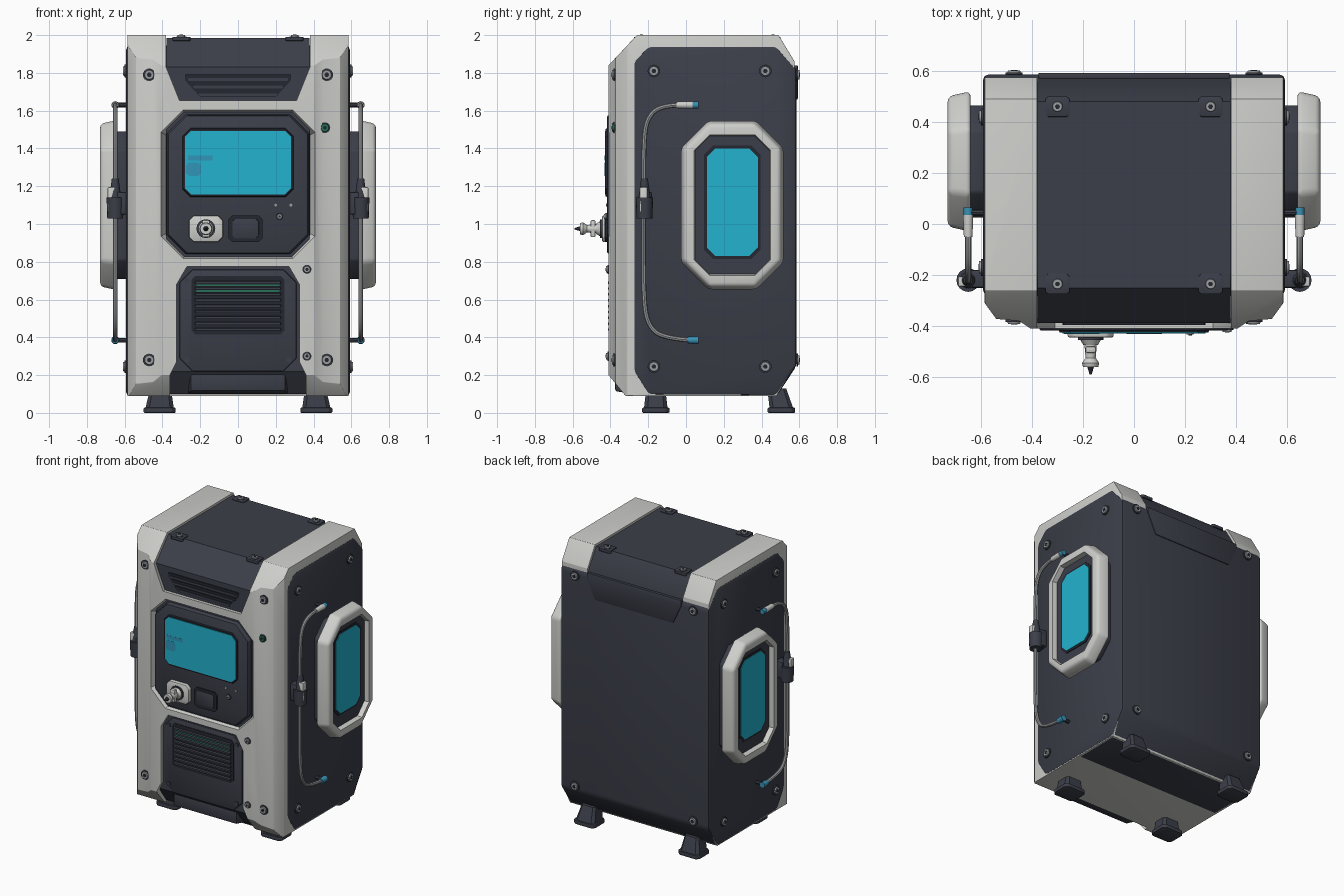
import bpy, bmesh, math
from mathutils import Vector

cube = bpy.data.objects.get("Cube")
if cube:
    bpy.data.objects.remove(cube)


def material(name, *rgb):
    m = bpy.data.materials.new(name)
    m.use_nodes = True
    m.diffuse_color = (*rgb, 1)
    m.node_tree.nodes["Principled BSDF"].inputs["Base Color"].default_value = (*rgb, 1)
    return m


white = material("warm_white", .62, .62, .60)
dark = material("dark_slate", .045, .049, .067)
black = material("deep_slate", .018, .02, .03)
cyan = material("screen_cyan", .016, .45, .62)
deep_cyan = material("streak_blue", .03, .3, .48)
grey = material("metal_grey", .33, .34, .35)
blue = material("plug_blue", .04, .28, .45)
green = material("dim_green", .02, .17, .1)
parts = []


def apply(ob, kind, **props):
    mod = ob.modifiers.new(kind, kind)
    for key, value in props.items():
        setattr(mod, key, value)
    bpy.context.view_layer.objects.active = ob
    bpy.ops.object.modifier_apply(modifier=mod.name)


def bevel(ob, width, segments=2):
    apply(ob, 'BEVEL', width=width, segments=segments, limit_method='ANGLE', angle_limit=.5)


def place(axis, u, v, t):
    return {'x': (t, u, v), 'y': (u, t, v), 'z': (u, v, t)}[axis]


def prism(name, axis, start, end, mat, pts, end_pts=None, round_by=0, segments=2):
    """Solid between two matching outlines set at two depths on an axis."""
    bm = bmesh.new()
    a = [bm.verts.new(place(axis, u, v, start)) for u, v in pts]
    b = [bm.verts.new(place(axis, u, v, end)) for u, v in end_pts or pts]
    bm.faces.new(a)
    bm.faces.new(b)
    for i in range(len(a)):
        j = (i + 1) % len(a)
        bm.faces.new((a[i], a[j], b[j], b[i]))
    bmesh.ops.recalc_face_normals(bm, faces=bm.faces)
    mesh = bpy.data.meshes.new(name)
    bm.to_mesh(mesh)
    bm.free()
    mesh.materials.append(mat)
    ob = bpy.data.objects.new(name, mesh)
    bpy.context.collection.objects.link(ob)
    parts.append(ob)
    if round_by:
        bevel(ob, round_by, segments)
    return ob


def octagon(u, v, w, h, c):
    w, h = w / 2, h / 2
    return [(u + a, v + b) for a, b in ((-w, c - h), (c - w, -h), (w - c, -h), (w, c - h),
                                        (w, h - c), (w - c, h), (c - w, h), (-w, h - c))]


def rect(u, v, w, h):
    return [(u - w / 2, v - h / 2), (u + w / 2, v - h / 2),
            (u + w / 2, v + h / 2), (u - w / 2, v + h / 2)]


def circle(u, v, r, n=16):
    return [(u + r * math.cos(math.tau * i / n), v + r * math.sin(math.tau * i / n))
            for i in range(n)]


def disc(name, axis, start, end, u, v, r, mat, r2=None, n=16):
    return prism(name, axis, start, end, mat, circle(u, v, r, n), circle(u, v, r2 or r, n))


def boolean(ob, other, operation='DIFFERENCE'):
    apply(ob, 'BOOLEAN', object=other, operation=operation, solver='EXACT')
    parts.remove(other)
    bpy.data.objects.remove(other)


def screw(name, axis, base, out, u, v, r=.028, mat=grey):
    disc(name + "_washer", axis, base, base + out * .008, u, v, r * 1.2, dark)
    disc(name, axis, base, base + out * .016, u, v, r, mat, r * .85)
    disc(name + "_socket", axis, base, base + out * .018, u, v, r * .45, black, n=6)


def mirrored(half):
    return half + [(-x, z) for x, z in reversed(half)]


# White outer shell, shaped by its side and plan outlines, then opened at the front
side = [(-.41, .2), (-.32, .09), (.48, .09), (.575, .25), (.575, 1.86), (.49, 2), (-.26, 2), (-.41, 1.84)]
plan = mirrored([(-.585, .7), (-.585, -.31), (-.54, -.372), (-.45, -.38), (-.405, -.41)])
shell = prism("white_shell", 'x', -.585, .585, white, side)
boolean(shell, prism("plan_cutter", 'z', -.1, 2.2, white, plan), 'INTERSECT')
bevel(shell, .03, 3)
top_gap = mirrored([(-.38, 2.2), (-.38, 1.83), (-.31, 1.655)])
boolean(shell, prism("top_cutter", 'y', -.6, .8, white, top_gap))
boolean(shell, prism("middle_cutter", 'y', -.43, -.3, white,
                     octagon(0, 1.21, .83, .8, .12), octagon(0, 1.21, .73, .7, .1)))
low_gap = mirrored([(-.36, 0), (-.36, .2), (-.325, .27), (-.325, .68), (-.27, .775)])
boolean(shell, prism("lower_cutter", 'y', -.6, -.29, white, low_gap))

# Dark cabinet body and the central spine seen through the openings
body = [(-.28, .22), (-.2, .092), (.48, .088), (.586, .25), (.586, 1.82), (.48, 1.945), (-.2, 1.945), (-.28, 1.86)]
prism("cabinet_body", 'x', -.592, .592, dark, body, round_by=.022)
spine = [(-.388, .22), (-.3, .1), (.4, .1), (.57, .3), (.57, 1.84), (.48, 1.985), (-.25, 1.985), (-.388, 1.83)]
prism("central_spine", 'x', -.379, .379, dark, spine)
flap = mirrored([(-.375, 1.84), (-.375, 1.8), (-.31, 1.66)])
prism("back_flap", 'y', .57, .592, dark, flap, round_by=.004)

# Control panel with screen
prism("control_panel", 'y', -.3, -.418, dark, octagon(0, 1.21, .78, .77, .1),
      octagon(0, 1.21, .74, .73, .1), round_by=.008)
prism("screen_frame", 'y', -.4, -.426, black, octagon(0, 1.325, .61, .385, .05),
      octagon(0, 1.325, .58, .355, .04))
prism("screen", 'y', -.41, -.43, cyan, octagon(0, 1.325, .56, .335, .03))
prism("screen_streak_upper", 'y', -.425, -.431, deep_cyan, rect(-.2, 1.35, .13, .025))
prism("screen_streak_lower", 'y', -.425, -.431, deep_cyan, octagon(-.235, 1.29, .08, .07, .015))

# Push knob on its plate, and the square key beside it
prism("knob_plate", 'y', -.41, -.445, white, octagon(-.17, .975, .18, .14, .025), round_by=.008)
knob = ((-.44, .05, -.455, .05, dark), (-.455, .04, -.475, .028, white),
        (-.475, .024, -.525, .02, white), (-.525, .02, -.545, .034, white),
        (-.545, .034, -.56, .03, white), (-.56, .013, -.59, .004, black))
for i, (y0, r0, y1, r1, mat) in enumerate(knob):
    disc(f"knob_section_{i + 1}", 'y', y0, y1, -.17, .975, r0, mat, r1)
prism("knob_side_tab", 'y', -.48, -.505, white, rect(-.17, .975, .04, .09), round_by=.006)
prism("key_frame", 'y', -.41, -.428, black, octagon(.04, .975, .18, .14, .02))
prism("key", 'y', -.41, -.432, dark, octagon(.04, .975, .14, .105, .015), round_by=.004)
screw("panel_stud", 'y', -.418, -1, .22, 1.04, .016)
for x in (.2, .28):
    disc("panel_dot", 'y', -.41, -.424, x, 1.1, .008, grey, n=8)

# Upper and lower vents
for i in range(6):
    z = 1.685 + i * .02
    w = .42 + .028 * i
    prism("upper_vent_slat", 'y', -.38, -.396, black if i % 2 else dark,
          octagon(0, z, w, .014, .005))
prism("upper_vent_recess", 'y', -.38, -.391, black, mirrored([(-.28, 1.79), (-.28, 1.76), (-.2, 1.672)]))
prism("lower_panel", 'y', -.37, -.398, dark, octagon(0, .49, .62, .54, .07), round_by=.008)
prism("lower_vent_recess", 'y', -.39, -.402, black, octagon(0, .57, .49, .31, .02))
for i in range(9):
    z = .445 + i * .031
    prism("lower_vent_slat", 'y', -.39, -.414, dark, rect(0, z, .46, .018),
          rect(0, z - .004, .45, .012))
for z in (.645, .676):
    prism("green_vent_strip", 'y', -.39, -.406, green, rect(0, z, .44, .009))
prism("toe_panel", 'y', -.28, -.375, dark, rect(0, .16, .54, .12), rect(0, .165, .5, .1), round_by=.01)
for x in (-.27, .27):
    for z in (.28, .7):
        disc("lower_panel_rivet", 'y', -.39, -.405, x, z, .015, dark, n=8)

# Side parts, the same on both sides
for s, label in ((1, "left"), (-1, "right")):
    n = label + "_"
    prism(n + "pod_mount", 'x', s * .58, s * .655, dark, octagon(.245, 1.1, .44, .78, .1), round_by=.01)
    ring = prism(n + "pod_ring", 'x', s * .64, s * .73, white,
                 octagon(.245, 1.1, .55, .9, .145), octagon(.245, 1.1, .51, .86, .135),
                 round_by=.02, segments=3)
    boolean(ring, prism("ring_cutter", 'x', s * .6, s * .75, white,
                        octagon(.245, 1.1, .36, .7, .06), octagon(.245, 1.1, .41, .75, .085)))
    prism(n + "window_frame", 'x', s * .62, s * .695, dark, octagon(.245, 1.1, .4, .74, .07))
    prism(n + "window_lip", 'x', s * .65, s * .7, black, octagon(.245, 1.115, .3, .6, .05))
    prism(n + "window", 'x', s * .65, s * .704, cyan, octagon(.245, 1.115, .27, .57, .045))

    # Hanging cable with plugs and clip
    curve = bpy.data.curves.new(n + "cable", 'CURVE')
    curve.dimensions = '3D'
    curve.bevel_depth = .013
    curve.bevel_resolution = 2
    curve.resolution_u = 6
    path = [(-.02, 1.63), (-.13, 1.63), (-.21, 1.56), (-.225, 1.4), (-.225, 1),
            (-.225, .6), (-.2, .46), (-.12, .395), (.03, .385)]
    spline = curve.splines.new('NURBS')
    spline.points.add(len(path) - 1)
    for point, (y, z) in zip(spline.points, path):
        point.co = (s * .65, y, z, 1)
    spline.use_endpoint_u = True
    spline.order_u = 3
    curve.materials.append(grey)
    cable = bpy.data.objects.new(n + "cable", curve)
    bpy.context.collection.objects.link(cable)
    bpy.ops.object.select_all(action='DESELECT')
    cable.select_set(True)
    bpy.context.view_layer.objects.active = cable
    bpy.ops.object.convert(target='MESH')
    parts.append(bpy.context.object)
    disc(n + "upper_plug", 'y', -.05, .035, s * .65, 1.63, .017, white, .02)
    disc(n + "upper_plug_tip", 'y', .035, .065, s * .65, 1.63, .018, blue)
    disc(n + "lower_plug", 'y', .01, .065, s * .65, .385, .018, blue, .021)
    disc(n + "upper_socket", 'x', s * .58, s * .65, .045, 1.63, .012, dark, n=8)
    disc(n + "lower_socket", 'x', s * .58, s * .65, .045, .385, .012, dark, n=8)
    disc(n + "clip_body", 'z', 1.03, 1.14, s * .65, -.22, .042, dark, .046)
    disc(n + "clip_cap", 'z', 1.14, 1.24, s * .65, -.22, .032, dark, .018)
    prism(n + "clip_latch", 'x', s * .65, s * .69, white, rect(-.225, 1.13, .04, .13), round_by=.006)
    prism(n + "clip_mount", 'x', s * .58, s * .64, dark, rect(-.215, 1.11, .07, .12), round_by=.008)

    # Corner screws, top pads and feet
    for y in (-.17, .42):
        for z in (.245, 1.81):
            screw(n + "side_screw", 'x', s * .592, s, y, z)
    for z in (.28, 1.79):
        screw(n + "front_screw", 'y', -.376, -1, s * .47, z)
        screw(n + "back_screw", 'y', .586, 1, s * .47, z)
    for y in (-.235, .46):
        prism(n + "top_pad", 'z', 1.97, 1.991, dark, octagon(s * .3, y, .095, .08, .01), round_by=.003)
        screw(n + "top_screw", 'z', 1.985, 1, s * .3, y, .022)
    for y, lean in ((-.16, 0), (.505, -.025)):
        prism(n + "foot_pad", 'z', 0, .028, dark, octagon(s * .415, y, .17, .145, .02), round_by=.006)
        prism(n + "foot_leg", 'z', .025, .13, dark, octagon(s * .415, y, .15, .125, .02),
              octagon(s * .41, y + lean, .11, .1, .015))

# Extra studs on the front rail
for z in (.3, .76):
    screw("rail_stud", 'y', -.408, -1, .365, z, .02)
screw("status_light", 'y', -.376, -1, .46, 1.51, .024, green)

# Smooth shading with sharp edges kept
bpy.ops.object.select_all(action='DESELECT')
for ob in parts:
    ob.select_set(True)
bpy.context.view_layer.objects.active = parts[0]
bpy.ops.object.shade_smooth_by_angle(angle=math.radians(35))
